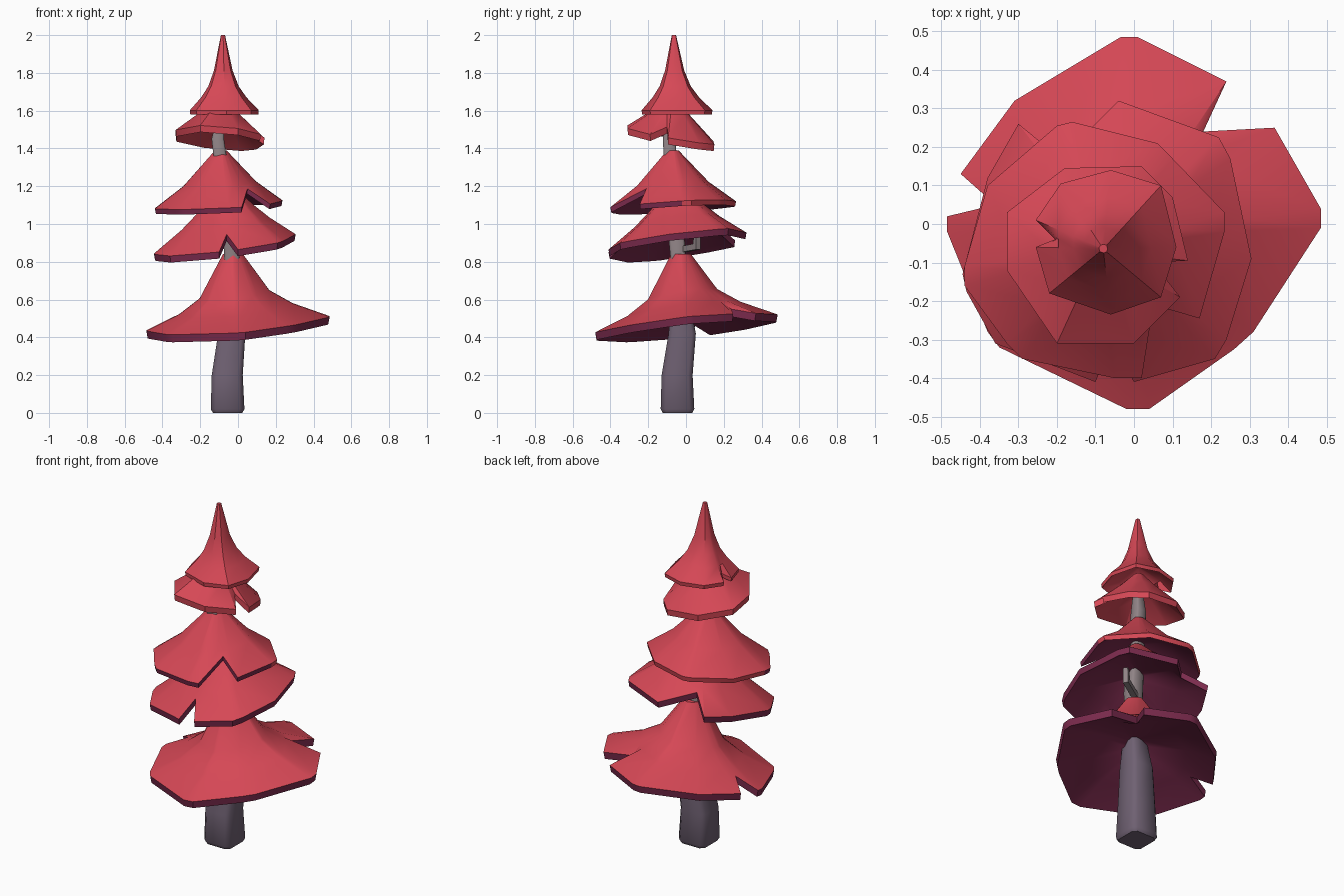
import bpy
import bmesh
import math

if "Cube" in bpy.data.objects:
    bpy.data.objects.remove(bpy.data.objects["Cube"])


def material(name, rgb):
    m = bpy.data.materials.new(name)
    m.diffuse_color = (*rgb, 1)
    m.use_nodes = True
    m.node_tree.nodes["Principled BSDF"].inputs["Base Color"].default_value = m.diffuse_color
    return m


RED = material("red foliage", (0.67, 0.064, 0.092))
PURPLE = material("plum underside", (0.20, 0.024, 0.075))
BARK = material("mauve bark", (0.16, 0.12, 0.17))
GREY = material("grey bark", (0.28, 0.23, 0.24))


def loft(name, rings, mats, rule, angle=35):
    """Skin rings of equal length, cap both ends, colour faces by rule(band, y)."""
    bm = bmesh.new()
    vs = [[bm.verts.new(p) for p in ring] for ring in rings]
    n = len(rings[0])
    for b in range(len(vs) - 1):
        for i in range(n):
            j = (i + 1) % n
            f = bm.faces.new((vs[b][i], vs[b][j], vs[b + 1][j], vs[b + 1][i]))
            f.material_index = rule(b, f.calc_center_median().y)
    for ring, b in ((vs[0], 0), (vs[-1], len(vs) - 2)):
        bm.faces.new(ring).material_index = rule(b, 0)
    bmesh.ops.recalc_face_normals(bm, faces=bm.faces[:])
    me = bpy.data.meshes.new(name)
    bm.to_mesh(me)
    bm.free()
    for m in mats:
        me.materials.append(m)
    ob = bpy.data.objects.new(name, me)
    bpy.context.collection.objects.link(ob)
    bpy.ops.object.select_all(action='DESELECT')
    ob.select_set(True)
    bpy.context.view_layer.objects.active = ob
    bpy.ops.object.shade_smooth_by_angle(angle=math.radians(angle))


def tier(name, apex, plane, profile, outline, thick, edge, under):
    """Flared skirt. plane = rim height and x, y tilt. profile = (reach, rise)
    from apex to rim. Outline points with a third value are notches (lift)."""
    ax, ay, az = apex
    n = len(outline)

    def ring(t, h, drop=0):
        pts = []
        for i, p in enumerate(outline):
            x, y = p[:2]
            lift = p[2] if len(p) > 2 else 0
            if lift and t < 0.7:      # keep the inner skirt round at notches
                a, b = outline[i - 1], outline[(i + 1) % n]
                x, y, lift = (a[0] + b[0]) / 2, (a[1] + b[1]) / 2, 0
            z = plane[0] + plane[1] * x + plane[2] * y + lift
            pts.append((ax + (x - ax) * t, ay + (y - ay) * t,
                        z + (az - z) * h - drop))
        return pts

    rings = [ring(t, h) for t, h in profile] + [ring(1, 0)]
    top = len(rings) - 1
    t, h = profile[-1]
    rings += [ring(0.985, 0, thick), ring(t, h, thick * 1.2),
              ring(0.08, h + 0.15, thick * 1.2)]
    loft(name, rings, (RED, PURPLE),
         lambda b, y: 0 if b < top else int(edge(y) if b == top else under))


def plum(y):
    return True


def red(y):
    return False


def front_plum(y):
    return y < -0.05


# Skirts, bottom to top
tier("foliage_bottom", (-0.03, -0.03, 0.84), (0.472, 0.075, 0.10),
     [(0.11, 1), (0.38, 0.42), (0.62, 0.21)],
     [(-0.035, 0.485), (0.01, 0.485), (0.24, 0.37), (0.18, 0.24, 0.04),
      (0.365, 0.25), (0.485, 0.04), (0.485, -0.01), (0.31, -0.28),
      (0.26, -0.325), (0.04, -0.48), (-0.02, -0.48), (-0.35, -0.32),
      (-0.38, -0.28), (-0.485, -0.02), (-0.485, 0.02),
      (-0.36, 0.05, 0.05), (-0.45, 0.13), (-0.31, 0.32)], 0.04, plum, True)

tier("foliage_low", (-0.06, -0.05, 1.2), (0.918, 0.13, 0.13),
     [(0.1, 1), (0.4, 0.6), (0.62, 0.35)],
     [(-0.3, 0.26), (-0.38, 0.12), (-0.445, -0.13), (-0.435, -0.175),
      (-0.36, -0.31), (-0.1, -0.41), (-0.06, -0.31, 0.075), (0.0, -0.41),
      (0.21, -0.35), (0.24, -0.30), (0.305, -0.09), (0.25, 0.17), (0.22, 0.225),
      (-0.04, 0.32), (-0.19, 0.17, 0.08)], 0.035, plum, True)

tier("foliage_middle", (-0.09, -0.07, 1.39), (1.112, 0.05, 0.06),
     [(0.09, 1), (0.57, 0.38)],
     [(-0.38, 0.1), (-0.2, 0.255), (-0.16, 0.265), (0.06, 0.21), (0.1, 0.17),
      (0.235, 0.03), (0.235, -0.02), (0.17, -0.245), (0.05, -0.21, 0.085),
      (0.02, -0.4), (-0.05, -0.4), (-0.29, -0.35), (-0.33, -0.31),
      (-0.44, -0.16), (-0.44, -0.11)], 0.027, front_plum, True)

tier("foliage_high", (-0.09, -0.07, 1.66), (1.45, -0.08, -0.18),
     [(0.12, 1), (0.42, 0.62)],
     [(-0.18, 0.145), (0.02, 0.15), (0.1, 0.07), (0.14, -0.095),
      (0.05, -0.1, 0.05), (0.12, -0.19), (0.0, -0.31), (-0.2, -0.31),
      (-0.33, -0.12), (-0.33, 0.03)], 0.035, red, False)

tier("foliage_tip", (-0.08, -0.065, 2.0), (1.602, 0, 0),
     [(0.06, 1), (0.27, 0.53), (0.44, 0.32), (0.66, 0.17)],
     [(-0.19, 0.105), (-0.06, 0.14), (0.07, 0.1), (0.11, -0.06),
      (0.07, -0.19), (-0.06, -0.235), (-0.22, -0.18), (-0.255, -0.06),
      (-0.205, -0.04, 0.02), (-0.255, 0.01)], 0.022, red, False)


# Trunk: chamfered square along a path of (x, y, z, half width)
def square(x, y, z, w):
    c = 0.72 * w
    return [(x + a, y + b, z) for a, b in
            ((w, -c), (w, c), (c, w), (-c, w), (-w, c), (-w, -c), (-c, -w), (c, -w))]


path = [(-0.055, -0.045, 0, 0.078), (-0.055, -0.045, 0.02, 0.089),
        (-0.057, -0.047, 0.2, 0.082), (-0.033, -0.02, 0.42, 0.072),
        (-0.03, -0.035, 0.65, 0.045), (-0.032, -0.04, 0.8, 0.04),
        (-0.035, -0.048, 0.9, 0.042), (-0.107, -0.09, 1.45, 0.033),
        (-0.085, -0.07, 1.62, 0.015)]
loft("trunk", [square(*p) for p in path], (BARK, GREY),
     lambda b, y: int(b >= 4), 50)

# Bent branch stub: (point, half width, outward lean, upward lean of the section)
DX, DY = 0.86, 0.51
stub = [(-0.03, -0.02, 0.865, 0.016, 0, 1), (0.10, 0.057, 0.88, 0.015, -1, 1),
        (0.105, 0.06, 0.955, 0.013, -1, 0)]
loft("branch_stub", [[(x - DY * a * w + DX * b * w * d, y + DX * a * w + DY * b * w * d,
                       z + b * w * u)
                      for a, b in ((-1, -1), (1, -1), (1, 1), (-1, 1))]
                     for x, y, z, w, d, u in stub], (GREY,), lambda b, y: 0)
